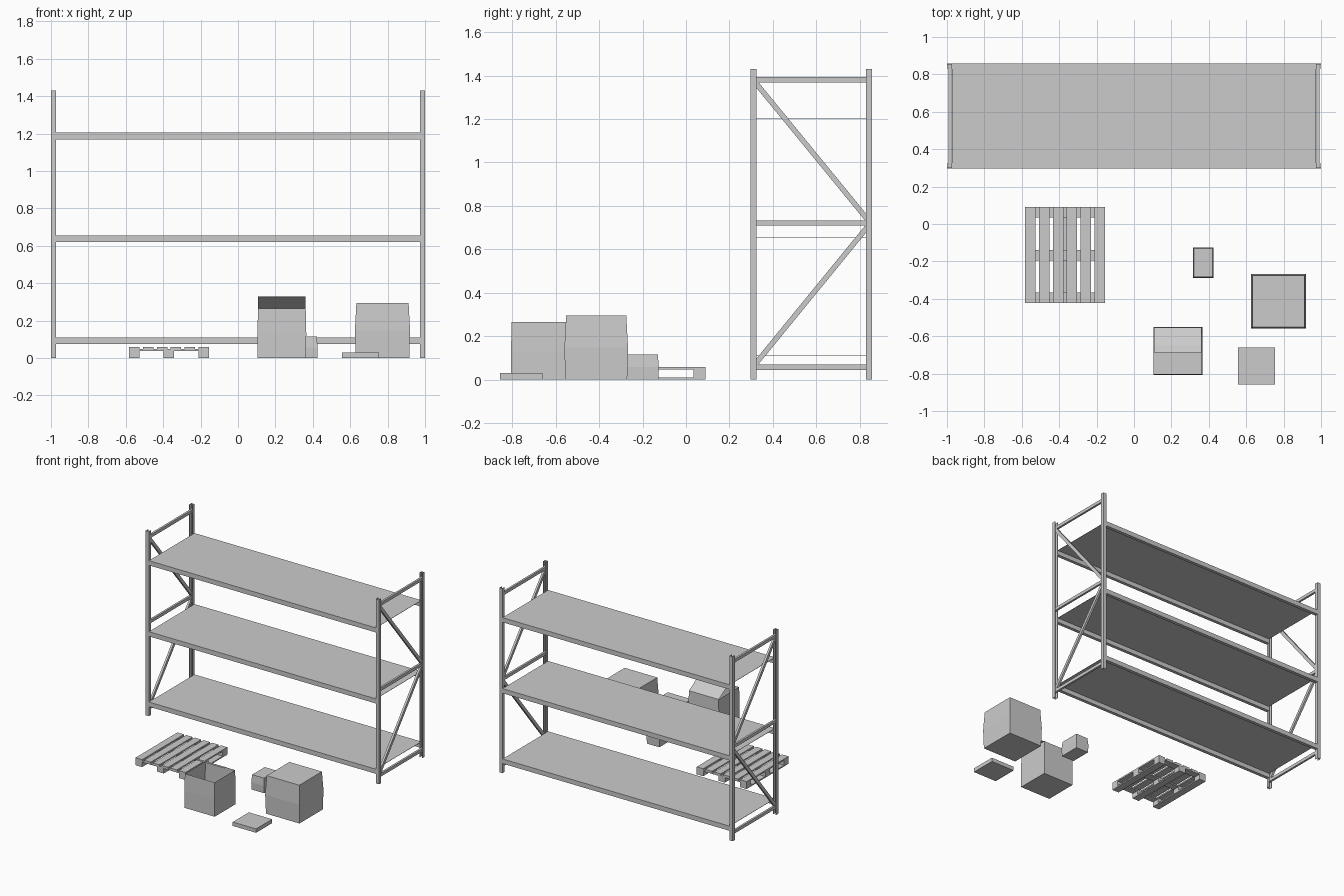
import bpy, bmesh, math
from mathutils import Matrix, Vector

cube = bpy.data.objects.get("Cube")
if cube:
    bpy.data.objects.remove(cube)

grey = bpy.data.materials.new("plain_grey")
grey.use_nodes = True
colour = (0.6, 0.6, 0.6, 1)
grey.diffuse_color = colour
grey.node_tree.nodes["Principled BSDF"].inputs["Base Color"].default_value = colour


def finish(name, bm):
    mesh = bpy.data.meshes.new(name)
    bm.to_mesh(mesh)
    bm.free()
    mesh.materials.append(grey)
    obj = bpy.data.objects.new(name, mesh)
    bpy.context.collection.objects.link(obj)
    return obj


def add_box(bm, lo, hi):
    """Adds an axis-aligned box between two corners."""
    lo, hi = Vector(lo), Vector(hi)
    size = Matrix.Diagonal((*(hi - lo), 1))
    return bmesh.ops.create_cube(bm, size=1, matrix=Matrix.Translation((lo + hi) / 2) @ size)["verts"]


def box(name, lo, hi):
    bm = bmesh.new()
    add_box(bm, lo, hi)
    return finish(name, bm)


FRONT, BACK, TOP = 0.298, 0.857, 1.43
POST, WALL = 0.027, 0.004


def upright(name, side, y, inward):
    """Channel post, open towards the middle of the end frame."""
    pts = [(0, 0), (POST, 0), (POST, POST), (POST - WALL, POST), (POST - WALL, WALL),
           (WALL, WALL), (WALL, POST), (0, POST)]
    bm = bmesh.new()
    face = bm.faces.new([bm.verts.new((side * (1 - u), y + inward * v, 0)) for u, v in pts])
    top = bmesh.ops.extrude_face_region(bm, geom=[face])["geom"]
    for v in top:
        if isinstance(v, bmesh.types.BMVert):
            v.co.z = TOP
    bmesh.ops.recalc_face_normals(bm, faces=bm.faces)
    finish(name, bm)


def brace(name, side, y0, z0, y1, z1):
    """Square bar between two points in the end frame."""
    a, b = Vector((side * 0.985, y0, z0)), Vector((side * 0.985, y1, z1))
    turn = Matrix.Rotation(math.atan2(z1 - z0, y1 - y0), 4, "X")
    bm = bmesh.new()
    bmesh.ops.create_cube(bm, size=1, matrix=Matrix.Translation((a + b) / 2) @ turn
                          @ Matrix.Diagonal((0.016, (b - a).length, 0.024, 1)))
    finish(name, bm)


# End frames
levels = {"lower": 0.057, "middle": 0.721, "upper": 1.381}
for label, side in (("left", 1), ("right", -1)):
    upright(label + "_front_upright", side, FRONT, 1)
    upright(label + "_back_upright", side, BACK, -1)
    for level, z in levels.items():
        brace(f"{label}_{level}_brace", side, FRONT + 0.005, z, BACK - 0.005, z)
    brace(label + "_lower_diagonal", side, 0.318, 0.07, 0.838, 0.706)
    brace(label + "_upper_diagonal", side, 0.318, 1.37, 0.838, 0.735)

# Shelves: thin sheet on a front and a back beam
for label, z in (("lower", 0.11), ("middle", 0.655), ("upper", 1.205)):
    box(label + "_front_beam", (-0.973, FRONT, z - 0.036), (0.973, FRONT + 0.025, z - 0.001))
    box(label + "_back_beam", (-0.973, BACK - 0.025, z - 0.036), (0.973, BACK, z - 0.001))
    box(label + "_shelf", (-0.973, FRONT, z - 0.002), (0.973, BACK, z))

# Pallet
slats = [-0.583 + i * 0.0744 for i in range(6)]
runners = [-0.583, -0.397, -0.211]
rows = [-0.422, -0.194, 0.034]
W = 0.056
for i, x in enumerate(slats):
    box(f"pallet_slat_{i}", (x, rows[0], 0.047), (x + W, rows[2] + W, 0.058))
for i, y in enumerate(rows):
    box(f"pallet_cross_board_{i}", (slats[0], y, 0.038), (slats[-1] + W, y + W, 0.047))
for i, x in enumerate(runners):
    box(f"pallet_runner_{i}", (x, rows[0], 0), (x + W, rows[2] + W, 0.01))
    for j, y in enumerate(rows):
        box(f"pallet_block_{i}_{j}", (x, y, 0.01), (x + W, y + W, 0.038))


def carton(name, lo, hi, inset, bulge=0.0):
    """Soft cardboard box with slightly bulged sides and a narrower top."""
    bm = bmesh.new()
    add_box(bm, lo, hi)
    sides = [e for e in bm.edges if abs(e.verts[0].co.z - e.verts[1].co.z) > 0.01]
    bmesh.ops.subdivide_edges(bm, edges=sides, cuts=1, use_grid_fill=True)
    mid = (Vector(lo) + Vector(hi)) / 2
    for v in bm.verts:
        shift = inset if v.co.z > hi[2] - 0.01 else 0 if v.co.z > 0.01 else bulge
        for axis in (0, 1):
            v.co[axis] -= math.copysign(shift, v.co[axis] - mid[axis])
    return bm


finish("large_carton", carton("large_carton", (0.625, -0.56, 0), (0.92, -0.267, 0.294), 0.008, 0.004))
finish("small_carton", carton("small_carton", (0.315, -0.288, 0), (0.426, -0.125, 0.115), 0.005, 0.002))
box("flat_carton", (0.555, -0.857, 0), (0.755, -0.66, 0.03))

# Open carton with a raised lid at the back
bm = carton("open_carton", (0.104, -0.806, 0), (0.365, -0.55, 0.264), 0.003, 0.001)
bm.faces.ensure_lookup_table()
lid = [f for f in bm.faces if f.normal.z > 0.9]
bmesh.ops.delete(bm, geom=lid, context="FACES_ONLY")
finish("open_carton", bm)

bm = bmesh.new()
profile = [(-0.553, 0.264), (-0.648, 0.32), (-0.688, 0.33)]
rings = [[bm.verts.new((x, y, z)) for x in (0.107, 0.362)] for y, z in profile]
for a, b in zip(rings, rings[1:]):
    bm.faces.new((a[0], b[0], b[1], a[1]))
finish("carton_lid", bm)
